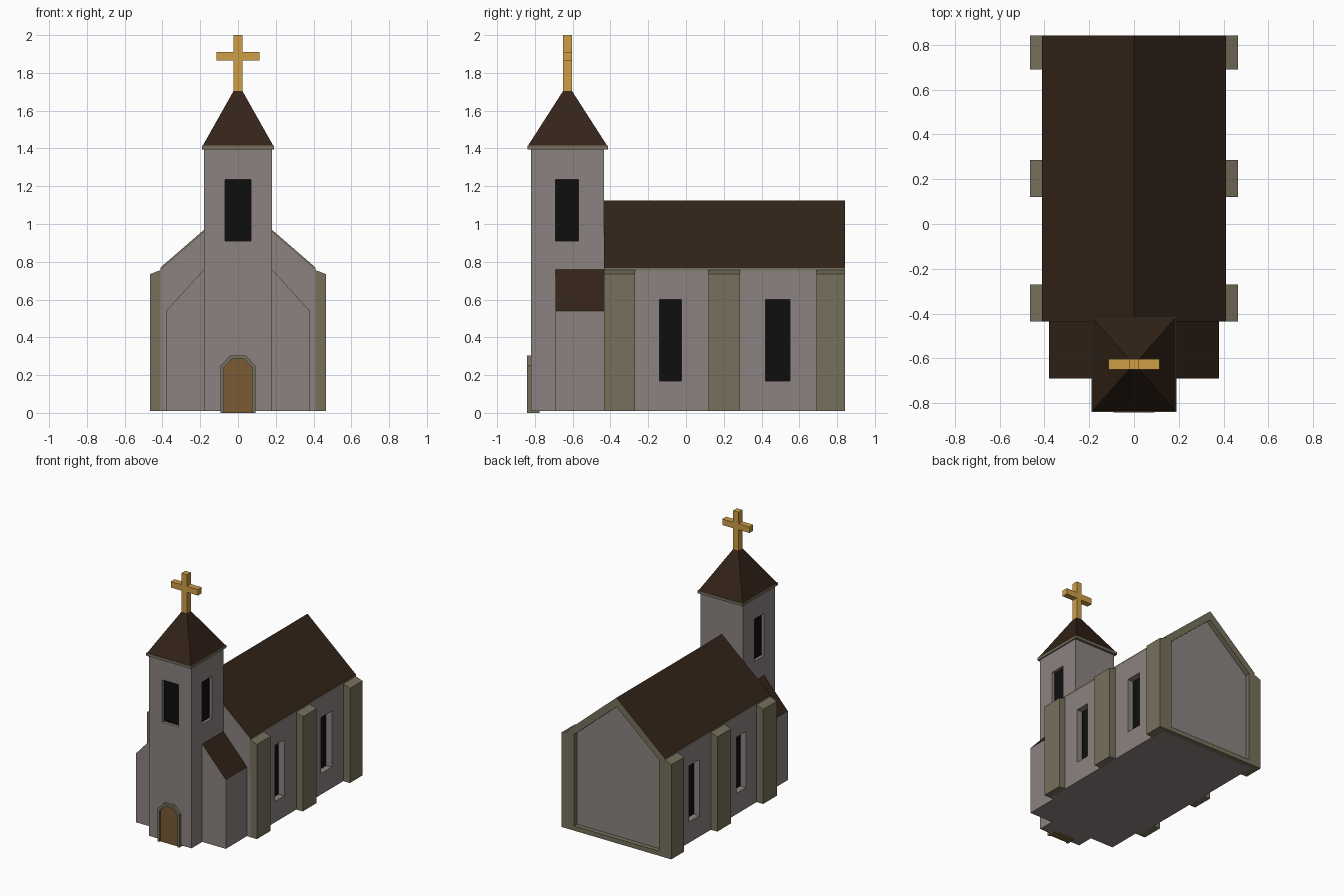
import bpy, bmesh

if "Cube" in bpy.data.objects:
    bpy.data.objects.remove(bpy.data.objects["Cube"])


def material(name, rgb):
    m = bpy.data.materials.new(name)
    m.diffuse_color = (*rgb, 1)
    m.use_nodes = True
    m.node_tree.nodes["Principled BSDF"].inputs["Base Color"].default_value = m.diffuse_color
    return m


WALL = material("plaster", (0.26, 0.225, 0.22))
TRIM = material("trim_stone", (0.18, 0.16, 0.105))
ROOF = material("roof_tiles", (0.033, 0.017, 0.009))
GOLD = material("gold", (0.62, 0.34, 0.06))
WOOD = material("door_wood", (0.19, 0.105, 0.035))
DARK = material("window_dark", (0.004, 0.004, 0.004))


def finish(name, bm, mat, top=None):
    bmesh.ops.recalc_face_normals(bm, faces=bm.faces)
    bm.normal_update()
    me = bpy.data.meshes.new(name)
    me.materials.append(mat)
    if top:
        me.materials.append(top)
        for f in bm.faces:
            f.material_index = int(f.normal.z > 0.3)
    bm.to_mesh(me)
    bm.free()
    ob = bpy.data.objects.new(name, me)
    bpy.context.collection.objects.link(ob)
    return ob


def prism(name, profile, y0, y1, mat, top=None):
    """Extrude an (x, z) profile along y."""
    bm = bmesh.new()
    face = bm.faces.new([bm.verts.new((x, y0, z)) for x, z in profile])
    ext = bmesh.ops.extrude_face_region(bm, geom=[face], use_keep_orig=True)["geom"]
    bmesh.ops.translate(bm, vec=(0, y1 - y0, 0),
                        verts=[g for g in ext if isinstance(g, bmesh.types.BMVert)])
    return finish(name, bm, mat, top)


def boxes(name, bounds, mat):
    """One object from boxes given as (x0, x1, y0, y1, z0, z1)."""
    bm = bmesh.new()
    for x0, x1, y0, y1, z0, z1 in bounds:
        vs = bmesh.ops.create_cube(bm, size=1)["verts"]
        bmesh.ops.scale(bm, vec=(x1 - x0, y1 - y0, z1 - z0), verts=vs)
        bmesh.ops.translate(bm, vec=((x0 + x1) / 2, (y0 + y1) / 2, (z0 + z1) / 2), verts=vs)
    return finish(name, bm, mat)


def mirrored(half):
    """Left-right symmetric outline from its right half, listed bottom to top."""
    return half + [(-x, z) for x, z in reversed(half) if x]


def cut(target, name, bounds):
    cutter = boxes(name, bounds, WALL)
    cutter.hide_render = True
    cutter.hide_set(True)
    mod = target.modifiers.new("openings", "BOOLEAN")
    mod.operation, mod.solver, mod.object = "DIFFERENCE", "EXACT", cutter


# Nave walls with recessed windows
Z0 = 0.01
gable = mirrored([(0.41, Z0), (0.41, 0.755), (0, 1.11)])
nave = prism("nave_walls", gable, -0.435, 0.805, WALL)
nave_holes, nave_panes = [], []
for y0, y1 in ((-0.14, -0.025), (0.42, 0.55)):
    for s in (-1, 1):
        for out, a, b in ((nave_holes, 0.36, 0.5), (nave_panes, 0.355, 0.362)):
            out.append((min(s * a, s * b), max(s * a, s * b), y0, y1, 0.17, 0.60))
cut(nave, "nave_window_cutter", nave_holes)
boxes("nave_windows", nave_panes, DARK)

# Nave roof, and the raised frame on the back gable
prism("nave_roof", mirrored([(0.41, 0.77), (0, 1.125)]) +
      [(-0.41, 0.755), (0, 1.11), (0.41, 0.755)], -0.435, 0.842, TRIM, ROOF)
opening = mirrored([(0.36, Z0), (0.36, 0.745), (0, 1.055)])
prism("back_gable_frame", gable + opening[::-1], 0.80, 0.842, TRIM)
boxes("back_gable_sill", [(-0.36, 0.36, 0.80, 0.842, Z0, 0.045)], TRIM)

# Buttresses and the low wings beside the tower
for s, side in ((-1, "left"), (1, "right")):
    for i, (y0, y1) in enumerate(((-0.435, -0.27), (0.12, 0.285), (0.69, 0.842))):
        # the rear buttress stays outside the recessed gable panel
        prism(f"buttress_{side}_{i}", [(s * 0.40, Z0), (s * 0.465, Z0), (s * 0.465, 0.735),
                                       (s * 0.40, 0.76)], y0, y1, TRIM)
    prism(f"wing_{side}", [(s * 0.17, Z0), (s * 0.38, Z0), (s * 0.38, 0.54),
                           (s * 0.17, 0.77)], -0.69, -0.43, WALL, ROOF)

# Tower with windows on the front and both sides
TY = -0.627
tower = boxes("tower", [(-0.18, 0.18, -0.82, -0.433, Z0, 1.40)], WALL)
wz = (0.91, 1.235)
cut(tower, "tower_window_cutter", [(-0.07, 0.07, -0.9, -0.795, *wz),
                                   (-0.25, -0.155, -0.69, -0.57, *wz),
                                   (0.155, 0.25, -0.69, -0.57, *wz)])
boxes("tower_windows", [(-0.07, 0.07, -0.797, -0.79, *wz),
                        (-0.157, -0.15, -0.69, -0.57, *wz),
                        (0.15, 0.157, -0.69, -0.57, *wz)], DARK)
boxes("tower_cornice", [(-0.19, 0.19, -0.84, -0.413, 1.395, 1.416)], TRIM)

# Spire: box tapered towards the cross
spire = boxes("spire", [(-0.187, 0.187, -0.837, -0.417, 1.414, 1.705)], ROOF)
for v in spire.data.vertices:
    if v.co.z > 1.6:
        v.co.x = 0.023 if v.co.x > 0 else -0.023
        v.co.y = TY + (0.023 if v.co.y > TY else -0.023)

# Cross
c = 0.023
boxes("cross", [(-c, c, TY - c, TY + c, 1.70, 2.0),
                (-0.115, -c, TY - c, TY + c, 1.865, 1.911),
                (c, 0.115, TY - c, TY + c, 1.865, 1.911)], GOLD)

# Door and its chamfered surround
outer = mirrored([(0.092, 0), (0.092, 0.25), (0.04, 0.305)])
inner = mirrored([(0.075, 0), (0.075, 0.24), (0.033, 0.285)])
prism("door_surround", outer + inner[::-1], -0.842, -0.775, TRIM)
prism("door", inner, -0.832, -0.775, WOOD)
